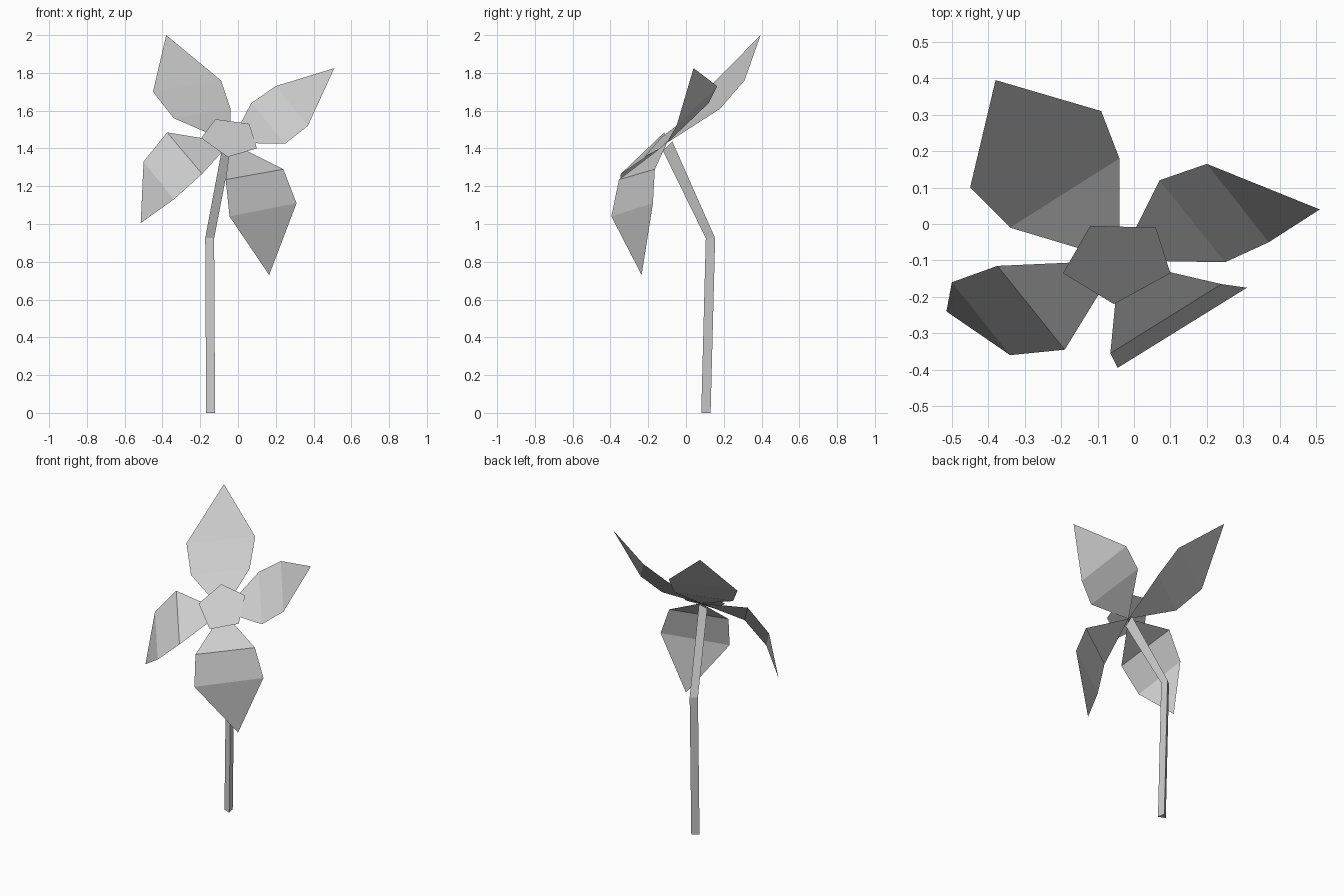
import bpy
import math
from mathutils import Vector

default_cube = bpy.data.objects.get("Cube")
if default_cube:
    bpy.data.objects.remove(default_cube, do_unlink=True)

# One plain grey for the whole flower
grey = bpy.data.materials.new("plain_grey")
grey.use_nodes = True
colour = (0.6, 0.6, 0.6, 1)
grey.diffuse_color = colour
grey.node_tree.nodes["Principled BSDF"].inputs["Base Color"].default_value = colour


def make_part(name, points, faces):
    """Create a flat-shaded mesh object from points and faces."""
    mesh = bpy.data.meshes.new(name)
    mesh.from_pydata([Vector(point) for point in points], [], faces)
    mesh.materials.append(grey)
    mesh.update()
    part = bpy.data.objects.new(name, mesh)
    bpy.context.collection.objects.link(part)
    return part


def make_petal(name, right_inner, left_inner, right_outer, left_outer, tip):
    """Folded petal: inner triangle, middle quad and pointed outer triangle."""
    points = [petal_base, right_inner, left_inner, right_outer, left_outer, tip]
    return make_part(name, points, [(0, 1, 2), (2, 1, 3, 4), (4, 3, 5)])


def make_stem(name, path, radius, turn, sides):
    """Prism along a path; each stop holds a centre and the slope of its ring."""
    points = []
    for x, y, z, slope in path:
        for side in range(sides):
            angle = turn + math.tau * side / sides
            dx, dy = radius * math.cos(angle), radius * math.sin(angle)
            points.append((x + dx, y + dy, z + slope * dy))
    faces = [tuple(reversed(range(sides)))]
    for ring in range(len(path) - 1):
        low, high = ring * sides, (ring + 1) * sides
        for side in range(sides):
            after = (side + 1) % sides
            faces.append((low + side, low + after, high + after, high + side))
    top = (len(path) - 1) * sides
    faces.append(tuple(range(top, top + sides)))
    return make_part(name, points, faces)


# Four petals meeting at the top of the stem
petal_base = (-0.04, -0.1, 1.43)

make_petal("upper_back_petal",
           right_inner=(-0.04, 0.18, 1.61), left_inner=(-0.34, -0.01, 1.56),
           right_outer=(-0.09, 0.31, 1.76), left_outer=(-0.45, 0.1, 1.7),
           tip=(-0.38, 0.395, 2))

make_petal("upper_left_petal",
           right_inner=(0.25, -0.105, 1.425), left_inner=(0.07, 0.12, 1.64),
           right_outer=(0.37, -0.05, 1.52), left_outer=(0.2, 0.165, 1.73),
           tip=(0.51, 0.04, 1.825))

make_petal("lower_right_petal",
           right_inner=(-0.375, -0.115, 1.485), left_inner=(-0.19, -0.345, 1.265),
           right_outer=(-0.5, -0.16, 1.33), left_outer=(-0.34, -0.36, 1.13),
           tip=(-0.515, -0.24, 1.005))

make_petal("lower_front_petal",
           right_inner=(-0.065, -0.355, 1.235), left_inner=(0.24, -0.165, 1.29),
           right_outer=(-0.045, -0.395, 1.04), left_outer=(0.31, -0.175, 1.11),
           tip=(0.165, -0.235, 0.73))

# Five-sided flower centre
make_part("flower_centre",
          [(-0.055, -0.22, 1.355), (0.1, -0.135, 1.4), (0.06, -0.01, 1.53),
           (-0.12, -0.005, 1.555), (-0.195, -0.135, 1.455)],
          [tuple(range(5))])

# Three-sided stem, bent forward below the flower
make_stem("stem",
          path=[(-0.14, 0.103, 0, 0), (-0.145, 0.127, 0.925, 0), (-0.055, -0.1, 1.41, 1)],
          radius=0.029, turn=math.radians(70), sides=3)
